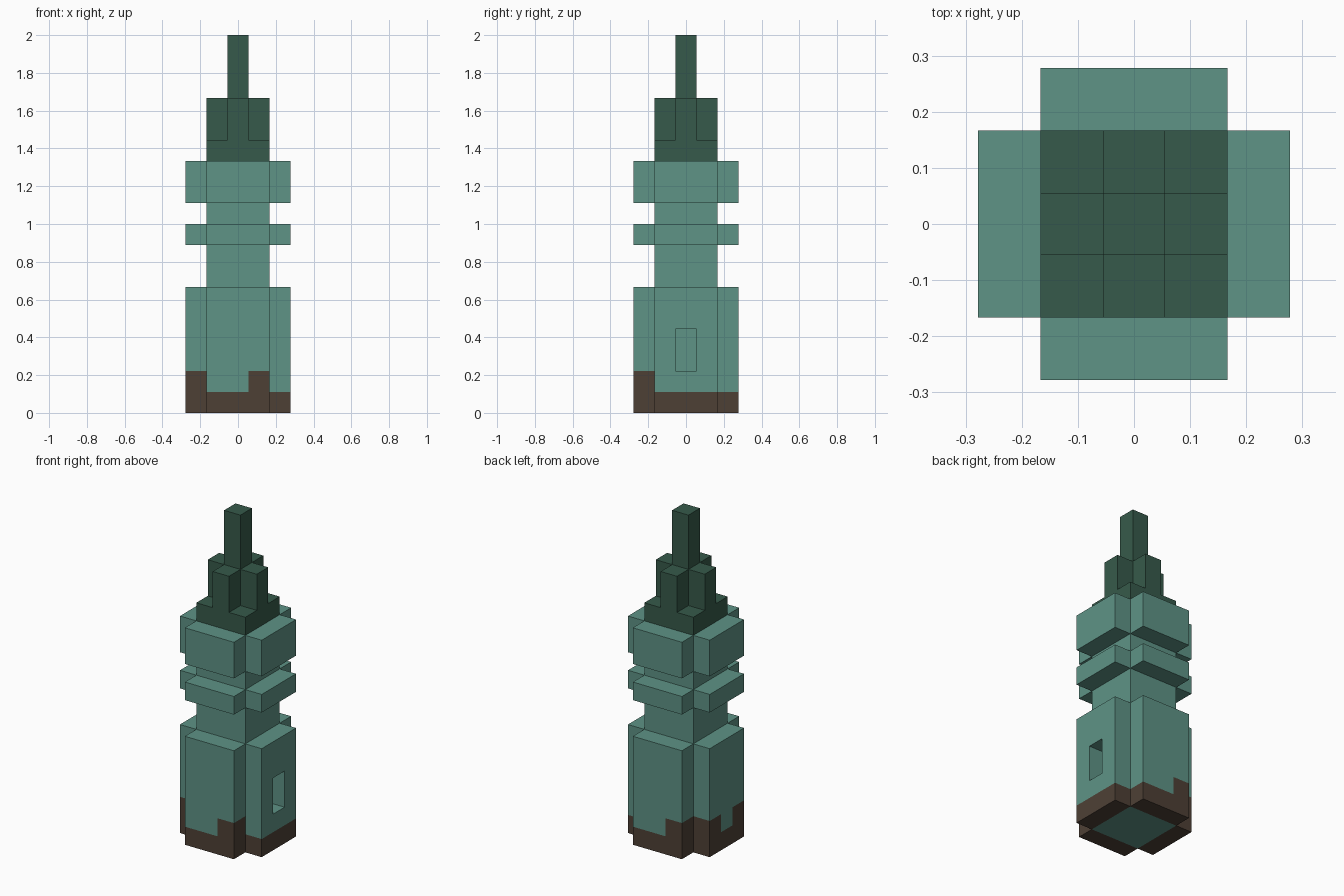
import bpy
import bmesh
from mathutils import Vector

U = 1 / 9  # block size

default = bpy.data.objects.get("Cube")
if default:
    bpy.data.objects.remove(default, do_unlink=True)


def material(name, rgb):
    mat = bpy.data.materials.new(name)
    mat.use_nodes = True
    color = (*rgb, 1)
    mat.diffuse_color = color
    mat.node_tree.nodes["Principled BSDF"].inputs["Base Color"].default_value = color
    return mat


TEAL = material("weathered teal", (0.112, 0.292, 0.238))
GREEN = material("dark green", (0.037, 0.102, 0.069))
BROWN = material("earth brown", (0.076, 0.051, 0.036))


def square(h):
    return [(h, -h), (h, h), (-h, h), (-h, -h)]


def cross(reach, half):
    """Plus-shaped outline, one arm per quarter turn."""
    points, arm = [], [(reach, -half), (reach, half), (half, half)]
    for _ in range(4):
        points += arm
        arm = [(-y, x) for x, y in arm]
    return points


def prism(outline, bottom, top):
    bm = bmesh.new()
    base = bm.faces.new([bm.verts.new((x * U, y * U, bottom * U)) for x, y in outline])
    new = bmesh.ops.extrude_face_region(bm, geom=[base], use_keep_orig=True)["geom"]
    verts = [v for v in new if isinstance(v, bmesh.types.BMVert)]
    bmesh.ops.translate(bm, verts=verts, vec=(0, 0, (top - bottom) * U))
    bmesh.ops.recalc_face_normals(bm, faces=bm.faces)
    return bm


def finish(name, bm, *mats):
    mesh = bpy.data.meshes.new(name)
    bm.to_mesh(mesh)
    bm.free()
    for mat in mats:
        mesh.materials.append(mat)
    bpy.context.collection.objects.link(bpy.data.objects.new(name, mesh))


# Base block, cut along block lines for the window and the earthy edge
bm = prism(cross(2.5, 1.5), 0, 6)
cuts = [(axis, d) for axis in (0, 1) for d in (-1.5, -0.5, 0.5, 1.5)]
for axis, d in cuts + [(2, 1), (2, 2), (2, 4)]:
    normal = Vector((0, 0, 0))
    normal[axis] = 1
    bmesh.ops.bisect_plane(bm, geom=bm.verts[:] + bm.edges[:] + bm.faces[:],
                           plane_co=normal * d * U, plane_no=normal)

# Earth rises one block, and two blocks on a few columns
tall_columns = {(1, -2), (-2, -1), (-2, 1), (-1, 2)}
for face in bm.faces:
    c = face.calc_center_median() / U - face.normal * 0.25
    column = (round(c.x), round(c.y))
    under_core = face.normal.z < -0.5 and max(abs(c.x), abs(c.y)) < 1.5
    height = 2 if column in tall_columns else 1
    face.material_index = int(c.z < height and not under_core)

# Window pocket on the left side
window = []
for face in bm.faces:
    c = face.calc_center_median() / U
    if c.x > 2.4 and abs(c.y) < 0.5 and 2 < c.z < 4:
        window.append(face)
pocket = bmesh.ops.extrude_discrete_faces(bm, faces=window)["faces"]
bmesh.ops.translate(bm, verts=[v for f in pocket for v in f.verts], vec=(-U, 0, 0))
bmesh.ops.recalc_face_normals(bm, faces=bm.faces)
finish("tower_base", bm, TEAL, BROWN)

# Shaft, collars and stepped roof, stacked upward
parts = [
    ("lower_shaft", square(1.5), 6, 8, TEAL),
    ("narrow_collar", cross(2.5, 1.5), 8, 9, TEAL),
    ("upper_shaft", square(1.5), 9, 10, TEAL),
    ("wide_collar", cross(2.5, 1.5), 10, 12, TEAL),
    ("roof_slab", square(1.5), 12, 13, GREEN),
    ("roof_buttresses", cross(1.5, 0.5), 13, 15, GREEN),
    ("spire", square(0.5), 15, 18, GREEN),
]
for name, outline, bottom, top, mat in parts:
    finish(name, prism(outline, bottom, top), mat)
